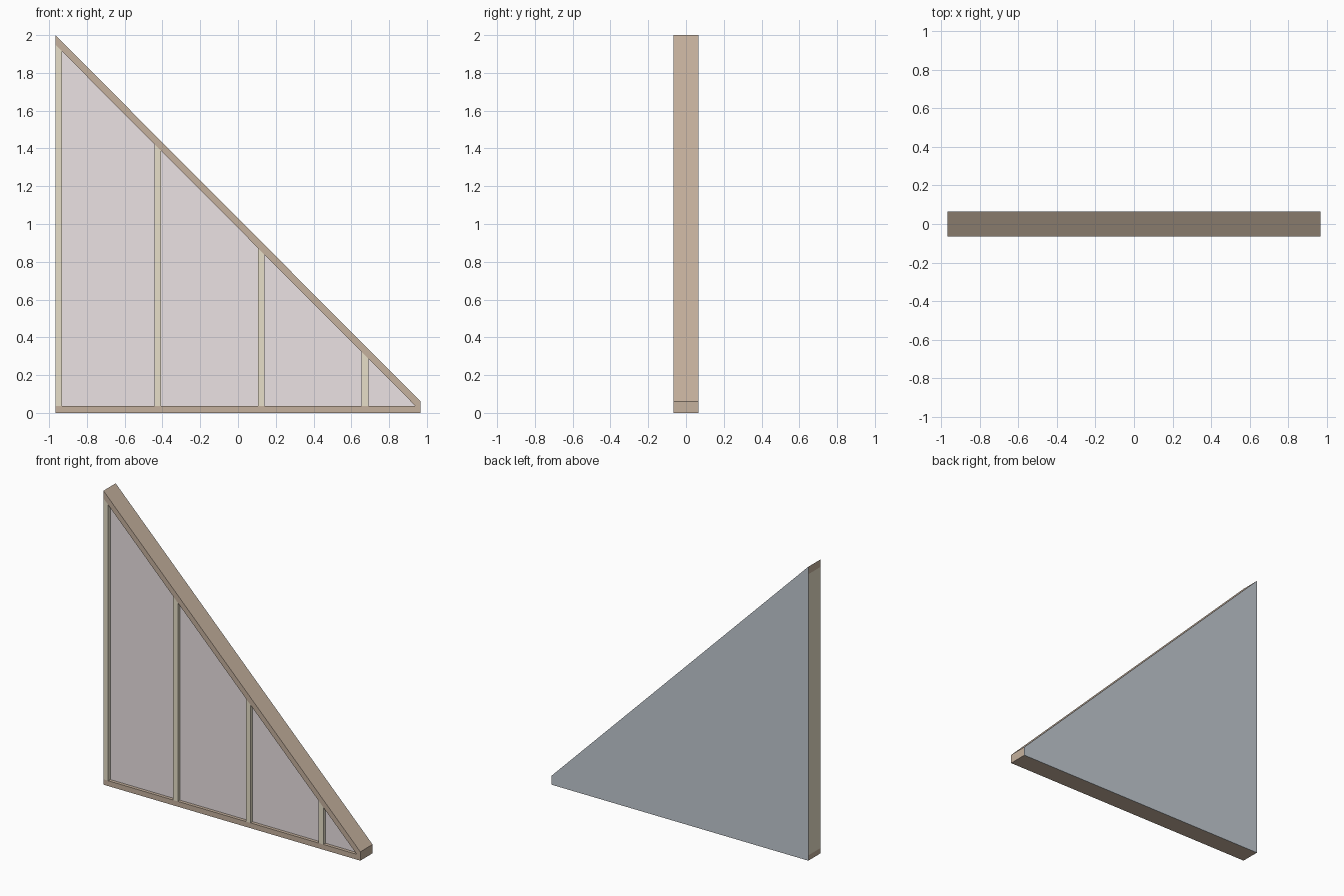
import bpy, bmesh

if "Cube" in bpy.data.objects:
    bpy.data.objects.remove(bpy.data.objects["Cube"])

X0, X1 = -0.967, 0.967          # overall width
H, TIP = 2.0, 0.06              # height at the tall and the short end
T, DROP = 0.036, 0.051          # timber thickness, and its vertical cut on the slope
FRONT, REAR, BACK = -0.066, 0.063, 0.066
PANEL_FRONT = -0.044            # insulation is set back from the studs
STUDS = [X0, -0.443, 0.105, 0.654]
SLOPE = (TIP - H) / (X1 - X0)


def material(name, rgb):
    m = bpy.data.materials.new(name)
    m.diffuse_color = (*rgb, 1)
    m.use_nodes = True
    m.node_tree.nodes["Principled BSDF"].inputs["Base Color"].default_value = m.diffuse_color
    return m


def roof(x):
    """Upper edge of the sloping plate."""
    return H + SLOPE * (x - X0)


def under(x):
    """Lower edge of the sloping plate."""
    return roof(x) - DROP


def extrude(name, profile, y0, y1, mat):
    """Prism from an x-z profile."""
    bm = bmesh.new()
    face = bm.faces.new([bm.verts.new((x, y0, z)) for x, z in profile])
    ret = bmesh.ops.extrude_face_region(bm, geom=[face])
    verts = [g for g in ret["geom"] if isinstance(g, bmesh.types.BMVert)]
    bmesh.ops.translate(bm, verts=verts, vec=(0, y1 - y0, 0))
    bmesh.ops.recalc_face_normals(bm, faces=bm.faces)
    mesh = bpy.data.meshes.new(name)
    bm.to_mesh(mesh)
    bm.free()
    mesh.materials.append(mat)
    ob = bpy.data.objects.new(name, mesh)
    bpy.context.collection.objects.link(ob)


plate_mat = material("plate_wood", (0.56, 0.44, 0.34))
stud_mat = material("stud_wood", (0.80, 0.74, 0.58))
pink_mat = material("insulation", (0.83, 0.76, 0.77))
sheet_mat = material("sheathing", (0.54, 0.59, 0.64))

# Bottom and sloping plates
x_meet = X0 + (T + DROP - H) / SLOPE
extrude("bottom_plate", [(X0, 0), (X1, 0), (X1, T), (X0, T)], FRONT, REAR, plate_mat)
extrude("sloping_plate", [(X0, under(X0)), (x_meet, T), (X1, T), (X1, TIP), (X0, H)],
        FRONT, REAR, plate_mat)

# Studs, cut to the slope
for i, x in enumerate(STUDS, 1):
    extrude(f"stud_{i}", [(x, T), (x + T, T), (x + T, under(x + T)), (x, under(x))],
            FRONT, REAR, stud_mat)

# Insulation panels filling the bays
for i, x in enumerate(STUDS):
    a = x + T
    if i + 1 < len(STUDS):
        b = STUDS[i + 1]
        profile = [(a, T), (b, T), (b, under(b)), (a, under(a))]
    else:
        profile = [(a, T), (x_meet, T), (a, under(a))]
    extrude(f"insulation_{i + 1}", profile, PANEL_FRONT, REAR, pink_mat)

# Thin sheathing covering the back
extrude("back_sheathing", [(X0, 0), (X1, 0), (X1, TIP), (X0, H)], REAR, BACK, sheet_mat)
